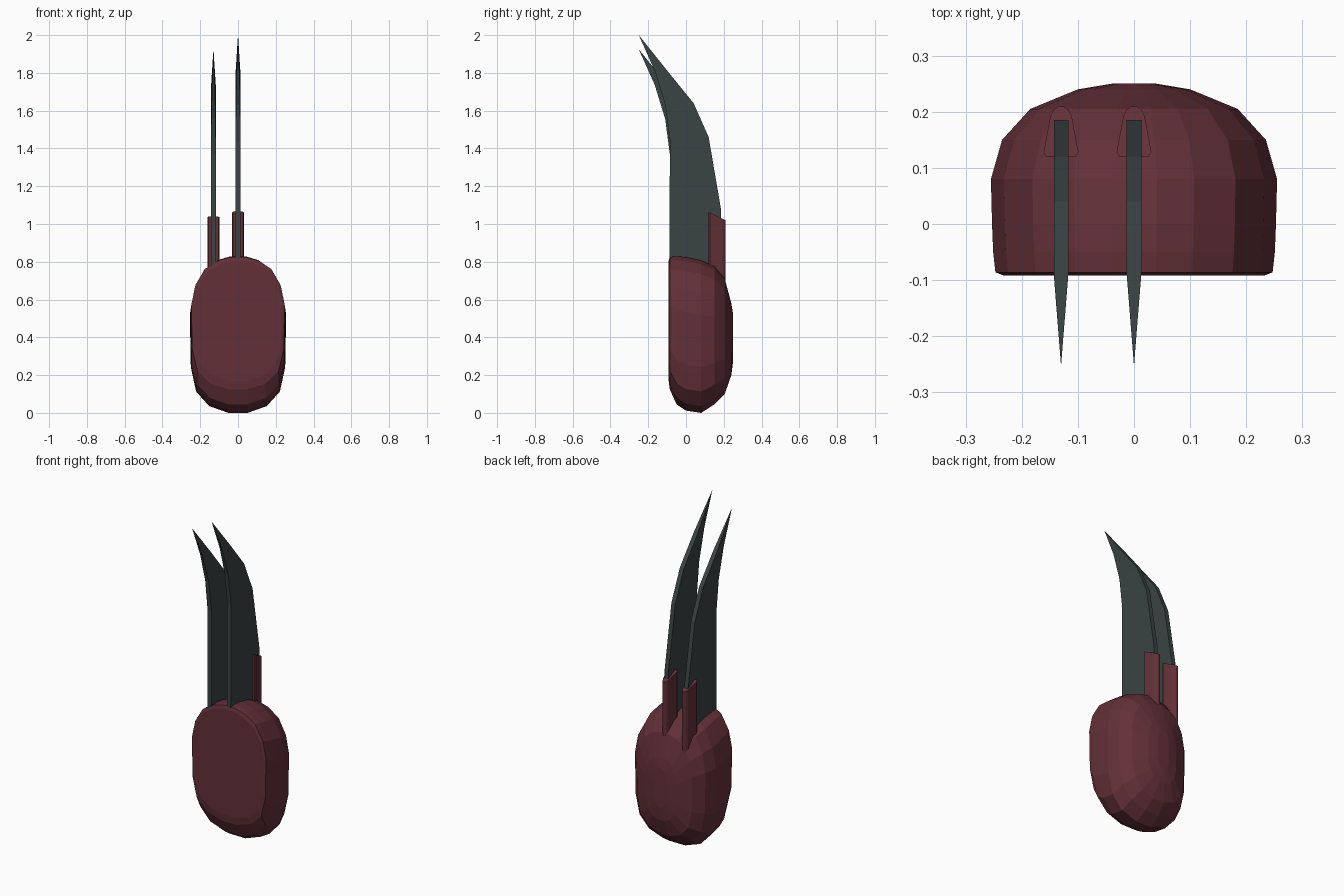
import bpy
import bmesh

if "Cube" in bpy.data.objects:
    bpy.data.objects.remove(bpy.data.objects["Cube"])


def material(name, rgb):
    mat = bpy.data.materials.new(name)
    mat.diffuse_color = (*rgb, 1)
    mat.use_nodes = True
    mat.node_tree.nodes["Principled BSDF"].inputs["Base Color"].default_value = mat.diffuse_color
    return mat


RED = material("dark red", (0.125, 0.030, 0.040))
STEEL = material("dark steel", (0.042, 0.056, 0.056))


def loft(name, rings, mat):
    """Skin a list of equal-length point rings and cap both ends."""
    bm = bmesh.new()
    rows = [[bm.verts.new(p) for p in ring] for ring in rings]
    n = len(rows[0])
    for a, b in zip(rows, rows[1:]):
        for i in range(n):
            j = (i + 1) % n
            bm.faces.new((a[i], a[j], b[j], b[i]))
    bm.faces.new(rows[0])
    bm.faces.new(rows[-1])
    bmesh.ops.remove_doubles(bm, verts=bm.verts, dist=0.0001)
    bmesh.ops.recalc_face_normals(bm, faces=bm.faces)
    mesh = bpy.data.meshes.new(name)
    bm.to_mesh(mesh)
    bm.free()
    mesh.materials.append(mat)
    obj = bpy.data.objects.new(name, mesh)
    bpy.context.collection.objects.link(obj)
    return obj


# Rounded body: one outline lofted from the flat front to the domed back
half = [(0.2, 0), (0.6, 0.045), (0.87, 0.14), (0.98, 0.3), (1, 0.64),
        (0.91, 0.79), (0.71, 0.91), (0.42, 0.975), (0.16, 1)]
outline = half + [(-x, t) for x, t in reversed(half)]
# y, half width, bottom, top
sections = [(-0.092, 0.232, 0.17, 0.805), (-0.086, 0.247, 0.125, 0.825),
            (-0.05, 0.251, 0.045, 0.829), (0.0, 0.253, 0.012, 0.825),
            (0.08, 0.255, 0.0, 0.807), (0.15, 0.235, 0.045, 0.775),
            (0.205, 0.185, 0.10, 0.71), (0.24, 0.10, 0.20, 0.58),
            (0.25, 0.04, 0.28, 0.52)]
loft("body", [[(x * w, y, lo + t * (hi - lo)) for x, t in outline]
              for y, w, lo, hi in sections], RED)

# Curved blade rows: front y, front z, back y, back z
blade_rows = [(-0.088, 0.65, 0.185, 0.65), (-0.087, 1.08, 0.185, 1.08),
              (-0.085, 1.44, 0.12, 1.46), (-0.11, 1.63, 0.04, 1.64),
              (-0.165, 1.81, -0.09, 1.80), (-0.25, 2.0, -0.249, 1.999)]


def blade_half_width(y):
    return 0.013 * min(1, max(0.02, (y + 0.25) / 0.16))


# Holder cross-section: half width, y
holder_half = [(0.026, 0.12), (0.031, 0.128), (0.019, 0.192),
               (0.013, 0.204), (0.005, 0.209)]
holder = holder_half + [(-x, y) for x, y in reversed(holder_half)]

for side, cx, blade_drop, holder_drop in (("middle", 0, 0, 0),
                                          ("left", -0.13, 0.075, 0.025)):
    rings = []
    for fy, fz, by, bz in blade_rows:
        fw, bw = blade_half_width(fy), blade_half_width(by)
        rings.append([(cx - fw, fy, fz - blade_drop), (cx + fw, fy, fz - blade_drop),
                      (cx + bw, by, bz - blade_drop), (cx - bw, by, bz - blade_drop)])
    loft(side + "_blade", rings, STEEL)

    # Wedge-shaped holder behind the blade, with a sloping top
    loft(side + "_blade_holder",
         [[(cx + x, y, 0.6) for x, y in holder],
          [(cx + x, y, 1.065 - holder_drop - 0.5 * (y - 0.12)) for x, y in holder]], RED)
